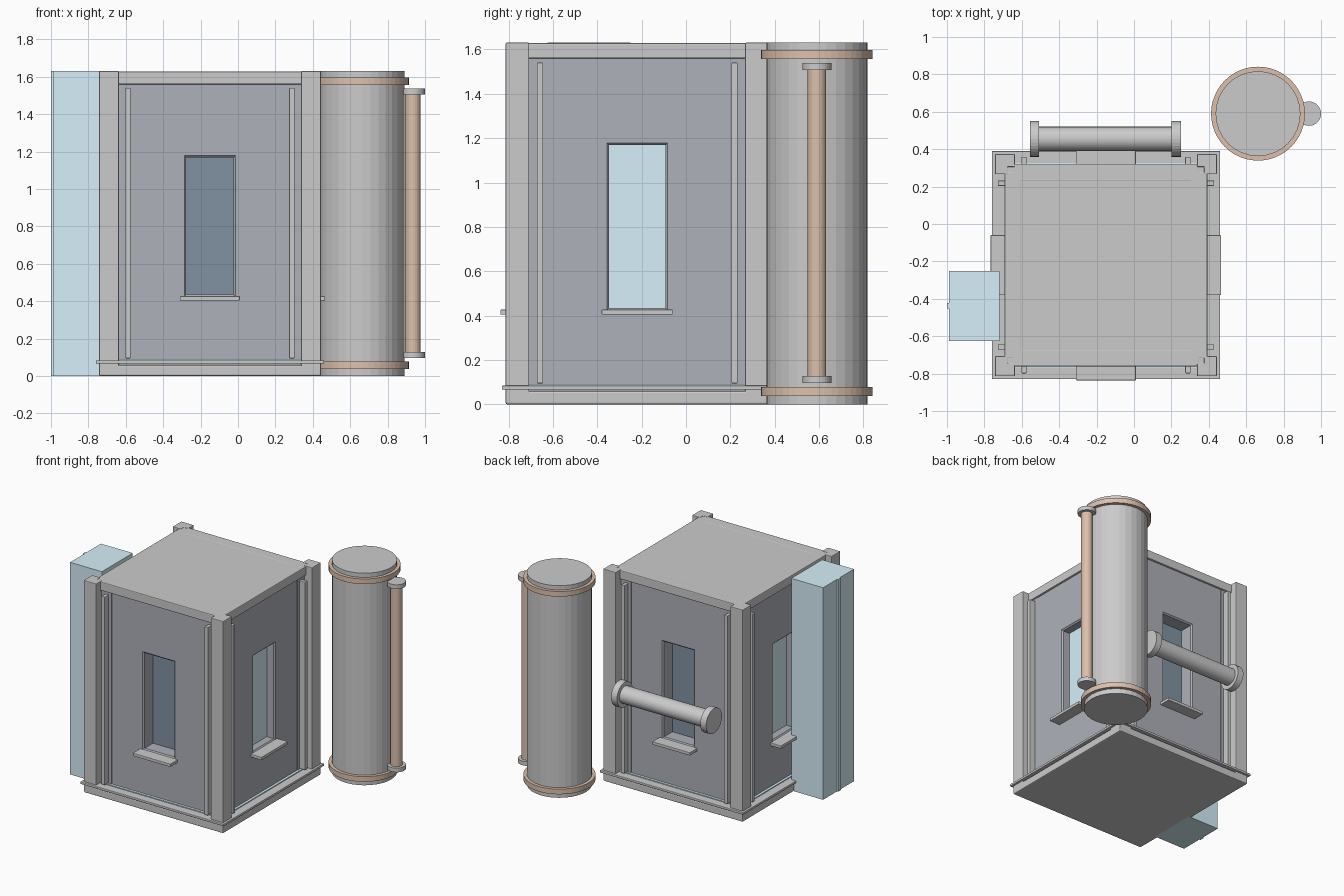
import bpy, bmesh, math
from mathutils import Matrix, Vector

if "Cube" in bpy.data.objects:
    bpy.data.objects.remove(bpy.data.objects["Cube"])

CX, CY = -0.15, -0.22      # booth centre
H = 1.63                   # overall height


def mat(name, rgb):
    m = bpy.data.materials.new(name)
    m.diffuse_color = (*rgb, 1)
    m.use_nodes = True
    m.node_tree.nodes["Principled BSDF"].inputs["Base Color"].default_value = m.diffuse_color
    return m


WALL = mat("slate", (0.42, 0.44, 0.49))
BLUE = mat("pale_blue", (0.67, 0.87, 0.95))
DARK = mat("dark_glass", (0.22, 0.29, 0.36))
BROWN = mat("copper", (0.72, 0.53, 0.41))


def finish(name, bm, material=None, bevel=0, xf=None):
    if xf is not None:
        bm.transform(xf)
    bmesh.ops.recalc_face_normals(bm, faces=bm.faces)
    me = bpy.data.meshes.new(name)
    bm.to_mesh(me)
    bm.free()
    ob = bpy.data.objects.new(name, me)
    bpy.context.collection.objects.link(ob)
    if material:
        me.materials.append(material)
    if bevel:
        b = ob.modifiers.new("bevel", 'BEVEL')
        b.width, b.segments = bevel, 2
    return ob


def box(name, x, y, z, material=None, bevel=0, xf=None):
    bm = bmesh.new()
    bmesh.ops.create_cube(bm, size=1)
    for v in bm.verts:
        v.co = Vector([lo + (c + 0.5) * (hi - lo) for c, (lo, hi) in zip(v.co, (x, y, z))])
    return finish(name, bm, material, bevel, xf)


def cyl(name, centre, r, length, material=None, axis='Z', sides=32):
    bm = bmesh.new()
    bmesh.ops.create_cone(bm, cap_ends=True, segments=sides, radius1=r, radius2=r, depth=length)
    rot = Matrix.Rotation(math.pi / 2, 4, 'Y') if axis == 'X' else Matrix()
    return finish(name, bm, material, 0, Matrix.Translation(centre) @ rot)


def square(name, half, z0, z1, material=None, bevel=0):
    return box(name, (CX - half, CX + half), (CY - half, CY + half), (z0, z1), material, bevel)


def wall(name, xf):
    # wall panel with a chamfered window opening, built from bridged rectangles
    bm = bmesh.new()
    rings = []
    for hw, z0, z1, y in ((0.53, 0.07, 1.58, -0.40), (0.53, 0.07, 1.58, -0.527),
                          (0.137, 0.425, 1.178, -0.527), (0.127, 0.435, 1.168, -0.517),
                          (0.127, 0.435, 1.168, -0.40)):
        rings.append([bm.verts.new((x, y, z)) for x, z in ((-hw, z0), (hw, z0), (hw, z1), (-hw, z1))])
    for a, b in zip(rings, rings[1:] + rings[:1]):
        for i in range(4):
            j = (i + 1) % 4
            bm.faces.new((a[i], a[j], b[j], b[i]))
    return finish(name, bm, WALL, 0, xf)


# base, ledge and roof
square("base", 0.593, 0, 0.06, bevel=0.008)
square("base_core", 0.58, 0.04, 0.075)
square("base_ledge", 0.61, 0.066, 0.084, bevel=0.004)
square("floor_strip", 0.546, 0.08, 0.091, BLUE)
square("roof", 0.538, 1.57, 1.627)

# four sides, each turned about the booth centre
for i, side in enumerate(("front", "right", "back", "left")):
    xf = Matrix.Translation((CX, CY, 0)) @ Matrix.Rotation(i * math.pi / 2, 4, 'Z')
    wall(side + "_wall", xf)
    depth = 0.417 if i % 2 == 0 else 0.46
    box(side + "_glass", (-0.135, 0.135), (-depth, -depth + 0.02), (0.425, 1.178),
        DARK if i % 2 == 0 else BLUE, 0, xf)
    box(side + "_sill", (-0.16, 0.16), (-0.616, -0.43), (0.404, 0.427), None, 0.003, xf)
    box(side + "_top_beam", (-0.5, 0.5), (-0.542, -0.45), (1.56, 1.628), None, 0.006, xf)
    for s in (-1, 1):
        x = sorted((s * 0.424, s * 0.452))
        box(side + "_strip", x, (-0.578, -0.5), (0.095, 1.54), None, 0.003, xf)
    # L-shaped corner post
    bm = bmesh.new()
    o, n, w = -0.593, -0.487, -0.525
    ring = [bm.verts.new((x, y, 0.02)) for x, y in ((o, o), (n, o), (n, w), (w, w), (w, n), (o, n))]
    face = bm.faces.new(ring)
    up = bmesh.ops.extrude_face_region(bm, geom=[face])["geom"]
    for v in up:
        if isinstance(v, bmesh.types.BMVert):
            v.co.z = H
    finish(side + "_corner_post", bm, None, 0.004, xf)

# pale cabinet on the left side
box("side_cabinet", (-0.99, -0.72), (-0.625, -0.25), (0, H), BLUE)
box("cabinet_seam", (-1.0, -0.98), (-0.452, -0.422), (0, H), BLUE)

# tall tank with copper bands and a side pipe
TX, TY, PX = 0.663, 0.59, 0.935
cyl("tank", (TX, TY, H / 2), 0.227, H)
for z in (0.058, 1.577):
    cyl("tank_band", (TX, TY, z), 0.251, 0.04, BROWN, sides=48)
cyl("tank_pipe", (PX, TY, 0.82), 0.042, 1.4, BROWN, sides=24)
for z in (0.113, 1.522):
    cyl("pipe_cap", (PX, TY, z), 0.065, 0.032)

# horizontal bar on the back
cyl("back_bar", (-0.153, 0.455, 0.76), 0.065, 0.76, axis='X')
for x in (-0.532, 0.226):
    cyl("bar_cap", (x, 0.455, 0.76), 0.096, 0.05, axis='X')
